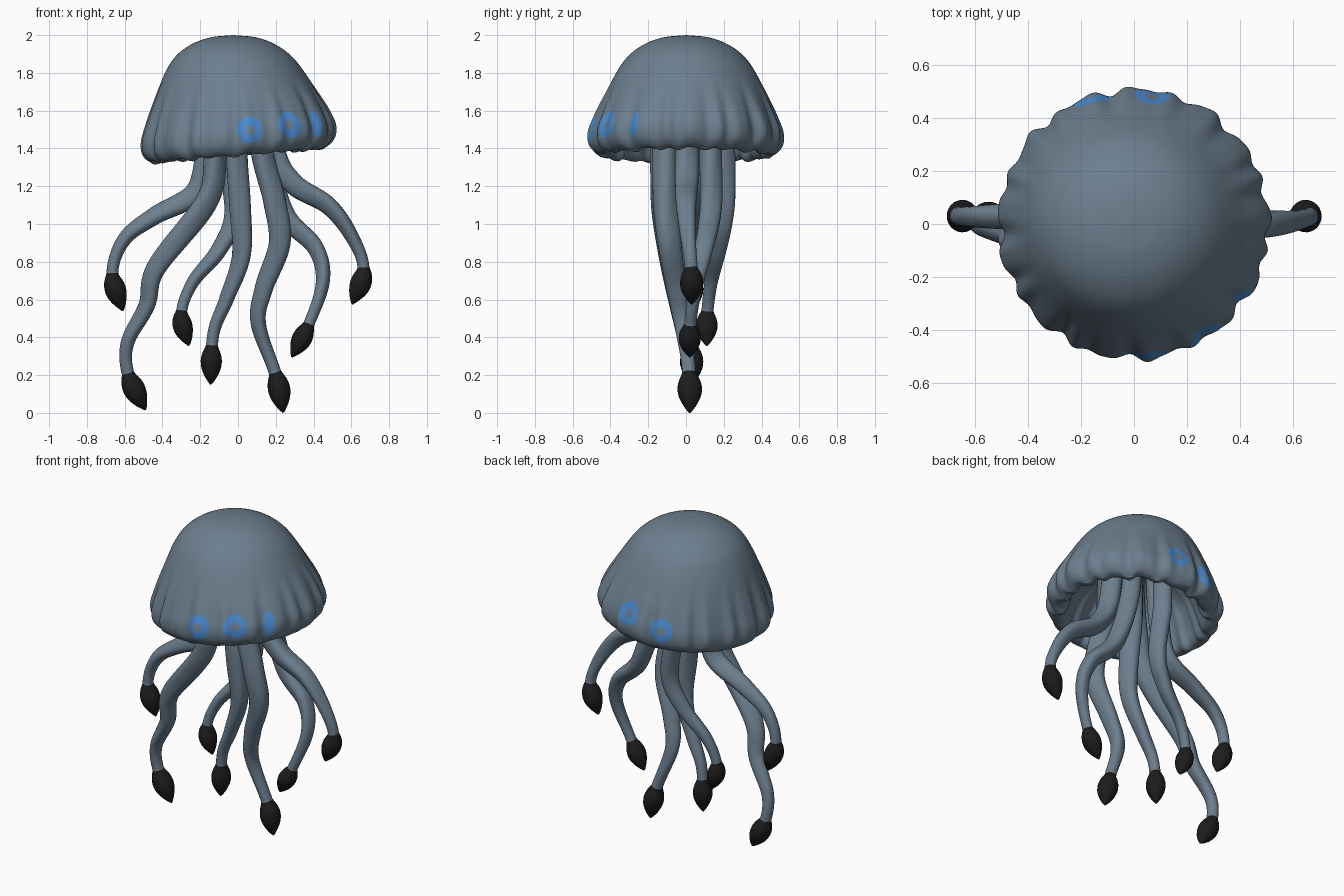
import bpy, bmesh, math
from mathutils import Vector

if "Cube" in bpy.data.objects:
    bpy.data.objects.remove(bpy.data.objects["Cube"])


def material(name, rgb):
    m = bpy.data.materials.new(name)
    m.diffuse_color = (*rgb, 1)
    m.use_nodes = True
    m.node_tree.nodes["Principled BSDF"].inputs["Base Color"].default_value = m.diffuse_color
    return m


SKIN = material("slate skin", (0.15, 0.21, 0.27))
BLUE = material("blue ring", (0.07, 0.26, 0.64))
BLACK = material("black tip", (0.012, 0.012, 0.012))


def spline(pts, n):
    """Catmull-Rom curve through pts, n steps per span."""
    p = [Vector(q) for q in pts]
    p = [p[0] * 2 - p[1]] + p + [p[-1] * 2 - p[-2]]
    out = []
    for i in range(1, len(p) - 2):
        a, b, c, d = p[i - 1:i + 3]
        for k in range(n):
            t = k / n
            out.append(0.5 * (2 * b + (c - a) * t + (2 * a - 5 * b + 4 * c - d) * t * t
                              + (3 * b - a - 3 * c + d) * t ** 3))
    return out + [p[-2]]


def smooth(a, b, x):
    t = min(1, max(0, (x - a) / (b - a)))
    return t * t * (3 - 2 * t)


def skin_rings(name, rings, mats, rule):
    """Join rings of points into a closed smooth mesh, colour faces by rule(row, centre)."""
    bm = bmesh.new()
    rows = [[bm.verts.new(v) for v in r] for r in rings]
    n = len(rows[0])
    for i in range(len(rows) - 1):
        for j in range(n):
            k = (j + 1) % n
            f = bm.faces.new((rows[i][j], rows[i][k], rows[i + 1][k], rows[i + 1][j]))
            f.material_index = rule(i, f.calc_center_median())
    bm.faces.new(rows[0])
    bm.faces.new(rows[-1]).material_index = rule(len(rows) - 1, Vector(rings[-1][0]))
    bmesh.ops.recalc_face_normals(bm, faces=bm.faces[:])
    for f in bm.faces:
        f.smooth = True
    me = bpy.data.meshes.new(name)
    bm.to_mesh(me)
    bm.free()
    for m in mats:
        me.materials.append(m)
    ob = bpy.data.objects.new(name, me)
    bpy.context.collection.objects.link(ob)
    return ob


# Bell: dome outside, rolled lip, hollow underside (radius, height)
profile = [(0.003, 2.0), (0.12, 1.988), (0.22, 1.952), (0.305, 1.89), (0.37, 1.80),
           (0.445, 1.65), (0.483, 1.56), (0.508, 1.48), (0.502, 1.41), (0.462, 1.366),
           (0.41, 1.38), (0.37, 1.49), (0.31, 1.60), (0.18, 1.68), (0.003, 1.70)]
STEP, SEG = 9, 360
OUTER = 9 * STEP
bell = []
for i, q in enumerate(spline(profile, STEP)):
    r, z = q
    w = smooth(1.80, 1.45, z) * (0.85 if i < OUTER else 0.45)
    low = smooth(1.95, 1.45, z)
    ring = []
    for j in range(SEG):
        a = 2 * math.pi * j / SEG
        ruffle = (0.011 * math.sin(21 * a + 0.8 * math.sin(3 * a))
                  + 0.007 * math.sin(13 * a + 1) + 0.004 * math.sin(34 * a + 2))
        rr = r + w * ruffle
        x = rr * math.cos(a) - 0.025 * (1 - low)
        dz = low * 0.085 * x + smooth(1.5, 1.37, z) * 0.5 * ruffle
        ring.append((x, rr * math.sin(a), z + dz))
    bell.append(ring)

# Eye rings painted on the bell: x, y, z, width factor
EYES = [(0.065, -0.50, 1.50, 1), (0.275, -0.42, 1.525, 1), (0.43, -0.285, 1.53, 0.45),
        (0.07, 0.49, 1.545, 1), (-0.15, 0.46, 1.49, 1)]


def bell_colour(i, c):
    if i < OUTER:
        for x, y, z, wide in EYES:
            d = math.atan2(c.y, c.x) - math.atan2(y, x)
            d = math.atan2(math.sin(d), math.cos(d)) * 0.5 / wide
            hole = 0.026 if wide == 1 else 0
            if hole < math.hypot(d, c.z - z) < 0.07:
                return 1
    return 0


skin_rings("bell", bell, [SKIN, BLUE], bell_colour)


def tentacle(name, scale, root_y, tip_y, path):
    """Tapering fluted arm along (x, z) points, ending in a black teardrop club."""
    end_z = path[-1][1]
    path = [(path[0][0] * 0.8, 1.66)] + path
    pts = []
    for x, z in spline(path, 16):
        y = root_y + (tip_y - root_y) * smooth(1.15, end_z + 0.1, z)
        pts.append(Vector((x, y, z)))
    left = [0.0] * len(pts)
    for i in range(len(pts) - 2, -1, -1):
        left[i] = left[i + 1] + (pts[i + 1] - pts[i]).length
    side = Vector((1, 0, 0))
    rings = []
    size = 0.255 * scale
    for i, p in enumerate(pts):
        t = (pts[min(i + 1, len(pts) - 1)] - pts[max(i - 1, 0)]).normalized()
        side = (side - t * side.dot(t)).normalized()
        up = t.cross(side)
        d = left[i]
        s = max(0, (d - size) / (left[0] - size))
        r = 0.033 + 0.027 * smooth(0, 0.7, s ** 0.8)
        if d < size:
            club = 0.004 + 0.055 * math.sin(math.pi * d / size) ** 0.9
            r = club if d < size / 2 else max(r, club)
        flute = 0.07 * smooth(0, 0.15, s)
        ring = []
        for j in range(24):
            a = 2 * math.pi * j / 24
            q = scale * r * (1 + flute * math.cos(3 * a + d * 5))
            v = side * q * math.cos(a) + up * q * math.sin(a)
            v.y *= 1.1
            ring.append(p + v)
        rings.append(ring)
    skin_rings(name, rings, [SKIN, BLACK], lambda i, c: int(left[i] < 0.87 * size))


# Seven tentacles: size, depth at root and tip, then centre line from rim to point
tentacle("outer_left_tentacle", 0.95, 0.03, 0.03,
         [(-0.17, 1.36), (-0.23, 1.16), (-0.44, 1.04), (-0.60, 0.92), (-0.665, 0.74), (-0.61, 0.54)])
tentacle("long_left_tentacle", 1.0, -0.12, 0.02,
         [(-0.12, 1.36), (-0.17, 1.12), (-0.43, 0.77), (-0.48, 0.57), (-0.585, 0.37),
          (-0.58, 0.20), (-0.49, 0.015)])
tentacle("back_left_tentacle", 0.88, 0.2, 0.11,
         [(-0.05, 1.36), (-0.02, 1.05), (-0.10, 0.86), (-0.24, 0.69), (-0.30, 0.52), (-0.26, 0.355)])
tentacle("middle_tentacle", 0.95, -0.03, 0.03,
         [(-0.01, 1.36), (0.01, 1.10), (0.02, 0.83), (-0.06, 0.60), (-0.13, 0.42), (-0.145, 0.15)])
tentacle("long_right_tentacle", 1.0, -0.11, 0.02,
         [(0.13, 1.36), (0.19, 1.12), (0.22, 0.90), (0.14, 0.66), (0.11, 0.47),
          (0.20, 0.20), (0.24, 0.001)])
tentacle("back_right_tentacle", 0.9, 0.13, 0.02,
         [(0.15, 1.36), (0.25, 1.05), (0.41, 0.88), (0.45, 0.70), (0.375, 0.47), (0.285, 0.295)])
tentacle("outer_right_tentacle", 0.95, 0.0, 0.03,
         [(0.20, 1.36), (0.30, 1.21), (0.48, 1.10), (0.60, 0.94), (0.665, 0.76), (0.605, 0.575)])
